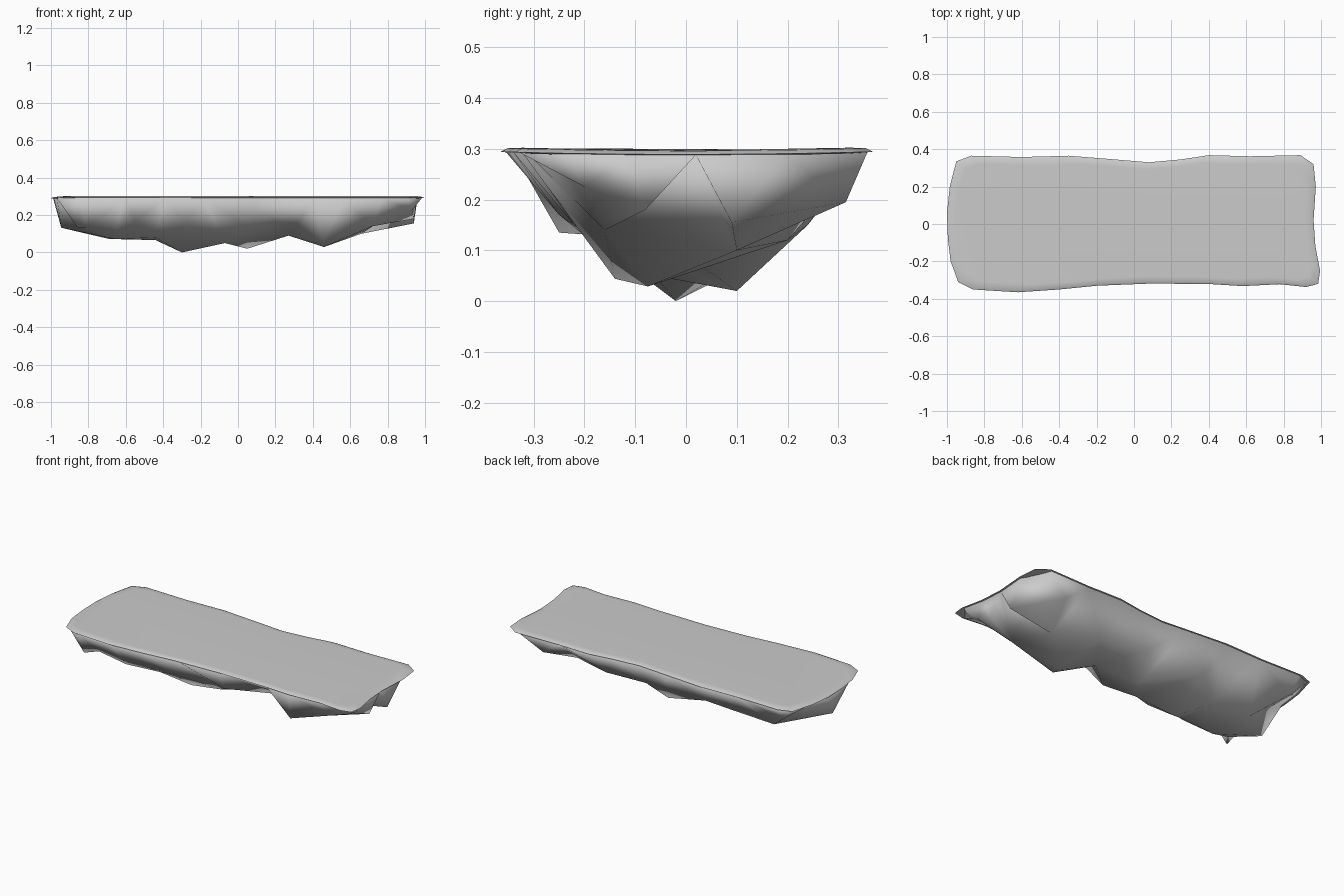
import bpy
import bmesh
import math
from mathutils import Vector
from mathutils.geometry import delaunay_2d_cdt

# Wavy outline of the walkable top, counter-clockwise
OUTLINE = [
    (-1.0, 0.06), (-0.995, -0.08), (-0.98, -0.2), (-0.94, -0.31), (-0.86, -0.35),
    (-0.62, -0.365), (-0.4, -0.35), (-0.2, -0.33), (0.1, -0.318), (0.42, -0.322),
    (0.58, -0.332), (0.78, -0.322), (0.92, -0.337), (0.985, -0.32), (0.995, -0.25),
    (0.97, -0.12), (0.96, 0.02), (0.972, 0.2), (0.96, 0.32), (0.89, 0.368),
    (0.62, 0.362), (0.4, 0.368), (0.25, 0.345), (0.08, 0.33), (-0.1, 0.345),
    (-0.35, 0.365), (-0.6, 0.358), (-0.87, 0.365), (-0.95, 0.335), (-0.985, 0.2),
]
# Low points of the craggy underside (x, y, z)
CRAGS = [
    (-0.975, 0.18, 0.22), (-0.945, -0.06, 0.132), (-0.86, -0.25, 0.135),
    (-0.81, -0.18, 0.13), (-0.88, -0.325, 0.262), (-0.85, 0.28, 0.2),
    (-0.69, 0.14, 0.072), (-0.66, -0.13, 0.072), (-0.45, 0.12, 0.07),
    (-0.44, 0.0, 0.066), (-0.44, -0.12, 0.08),
    (-0.55, -0.25, 0.17), (-0.30, -0.02, 0.0), (-0.28, -0.22, 0.15),
    (-0.3, 0.24, 0.15), (-0.07, -0.06, 0.05), (0.05, 0.1, 0.02),
    (0.05, -0.2, 0.14), (0.1, 0.24, 0.15), (0.27, 0.0, 0.09),
    (0.40, 0.2, 0.12), (0.45, -0.14, 0.044), (0.46, -0.075, 0.029),
    (0.66, 0.1, 0.1), (0.72, -0.16, 0.14), (0.74, 0.315, 0.195),
    (0.94, 0.09, 0.155), (0.94, -0.08, 0.18), (0.93, -0.2, 0.225),
]


def ring(inset, z):
    """Outline pulled inwards and lifted slightly along the long edges."""
    return [(x - math.copysign(inset, x), y * (1 - inset * 2.4), z + 0.04 * y * y)
            for x, y in OUTLINE]


def finish(name, bm, angle):
    bmesh.ops.recalc_face_normals(bm, faces=bm.faces)
    me = bpy.data.meshes.new(name)
    bm.to_mesh(me)
    bm.free()
    ob = bpy.data.objects.new(name, me)
    bpy.context.collection.objects.link(ob)
    bpy.ops.object.select_all(action='DESELECT')
    ob.select_set(True)
    bpy.context.view_layer.objects.active = ob
    bpy.ops.object.shade_smooth_by_angle(angle=math.radians(angle))


n = len(OUTLINE)

# Flat top slab with a thin overhanging lip
bm = bmesh.new()
levels = [[bm.verts.new(p) for p in ring(i, z)]
          for i, z in ((0.03, 0.286), (0.0, 0.289), (0.015, 0.296), (0.05, 0.297))]
for a, b in zip(levels, levels[1:]):
    for i in range(n):
        j = (i + 1) % n
        bm.faces.new((a[i], a[j], b[j], b[i]))
bm.faces.new(levels[-1])
bm.faces.new(levels[0][::-1])
finish("platform_top", bm, 40)

# Rock underside: triangulated between the rim and the low points, closed on top
pts = ring(0.012, 0.288) + CRAGS
edges = [(i, (i + 1) % n) for i in range(n)]
co, _, faces, orig, _, _ = delaunay_2d_cdt(
    [Vector(p[:2]) for p in pts], edges, [], 1, 1e-5)
bm = bmesh.new()
verts = [bm.verts.new((c.x, c.y, pts[o[0]][2] if o else 0.288))
         for c, o in zip(co, orig)]
for f in faces:
    bm.faces.new([verts[i] for i in f])
bmesh.ops.holes_fill(bm, edges=[e for e in bm.edges if e.is_boundary], sides=0)
finish("rock_underside", bm, 180)
